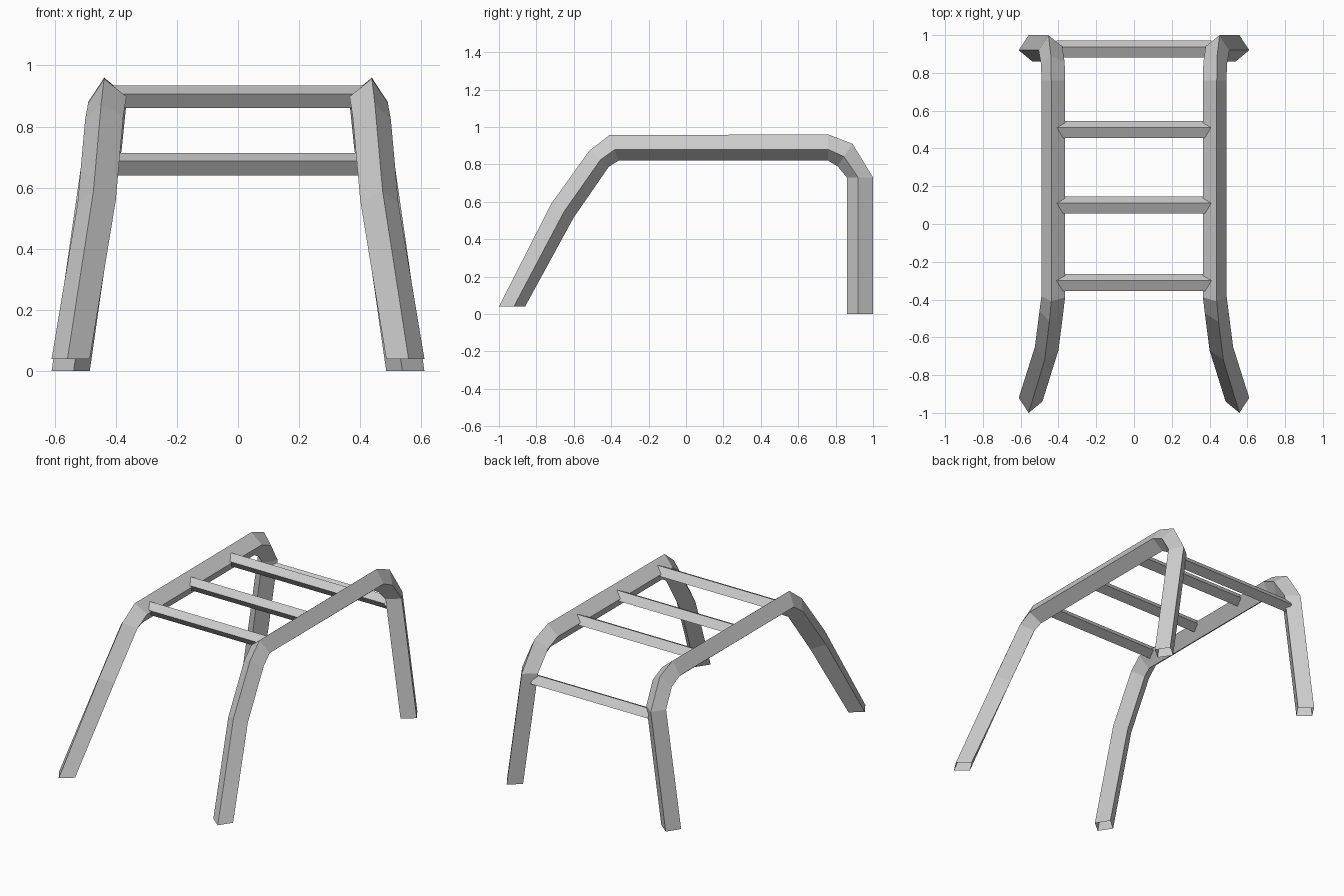
import bpy, bmesh

if "Cube" in bpy.data.objects:
    bpy.data.objects.remove(bpy.data.objects["Cube"])


def make_tube(name, rings):
    """Open-ended tube bridging successive rings of points, flat shaded."""
    bm = bmesh.new()
    loops = [[bm.verts.new(p) for p in ring] for ring in rings]
    for a, b in zip(loops, loops[1:]):
        n = len(a)
        for i in range(n):
            j = (i + 1) % n
            bm.faces.new((a[i], a[j], b[j], b[i]))
    bmesh.ops.recalc_face_normals(bm, faces=bm.faces)
    mesh = bpy.data.meshes.new(name)
    bm.to_mesh(mesh)
    bm.free()
    obj = bpy.data.objects.new(name, mesh)
    bpy.context.collection.objects.link(obj)
    return obj


# Skewed diamond section: (sideways offset, offset along the path normal)
rail_section = [(0.008, 1.0), (0.06, -0.14), (-0.012, -1.0), (-0.065, 0.14)]

# Rail path: centre x, y, z and the in-plane normal (y, z)
rail_path = [
    (0.55, -0.93, 0.04, -0.07, 0.0),      # front foot
    (0.465, -0.66, 0.553, -0.06, 0.037),  # front leg bend
    (0.44, -0.465, 0.83, -0.053, 0.042),
    (0.43, -0.385, 0.888, -0.025, 0.068),
    (0.43, 0.76, 0.89, 0.0, 0.07),        # end of the top rail
    (0.432, 0.85, 0.85, 0.04, 0.06),
    (0.445, 0.93, 0.73, 0.07, 0.0),       # top of the rear leg
    (0.55, 0.93, 0.0, 0.07, 0.0),         # rear foot
]

# Two side rails, each with its front and rear leg
rings = [[(x + u, y + v * ny, z + v * nz) for u, v in rail_section]
         for x, y, z, ny, nz in rail_path]
rails = make_tube("side_rails", rings)
mirror = rails.modifiers.new("mirror", 'MIRROR')
mirror.use_axis = (True, False, False)
mirror.use_mirror_merge = False

# Cross rungs: three on top, one low between the rear legs
rung_section = [(0.01, 0.037), (-0.045, 0.01), (-0.01, -0.037), (0.045, -0.01)]
for name, y, z in [("front_rung", -0.31, 0.897), ("middle_rung", 0.1, 0.897),
                   ("back_rung", 0.5, 0.897), ("rear_leg_rung", 0.926, 0.677)]:
    make_tube(name, [[(x, y + dy, z + dz) for dy, dz in rung_section]
                     for x in (-0.41, 0.41)])
